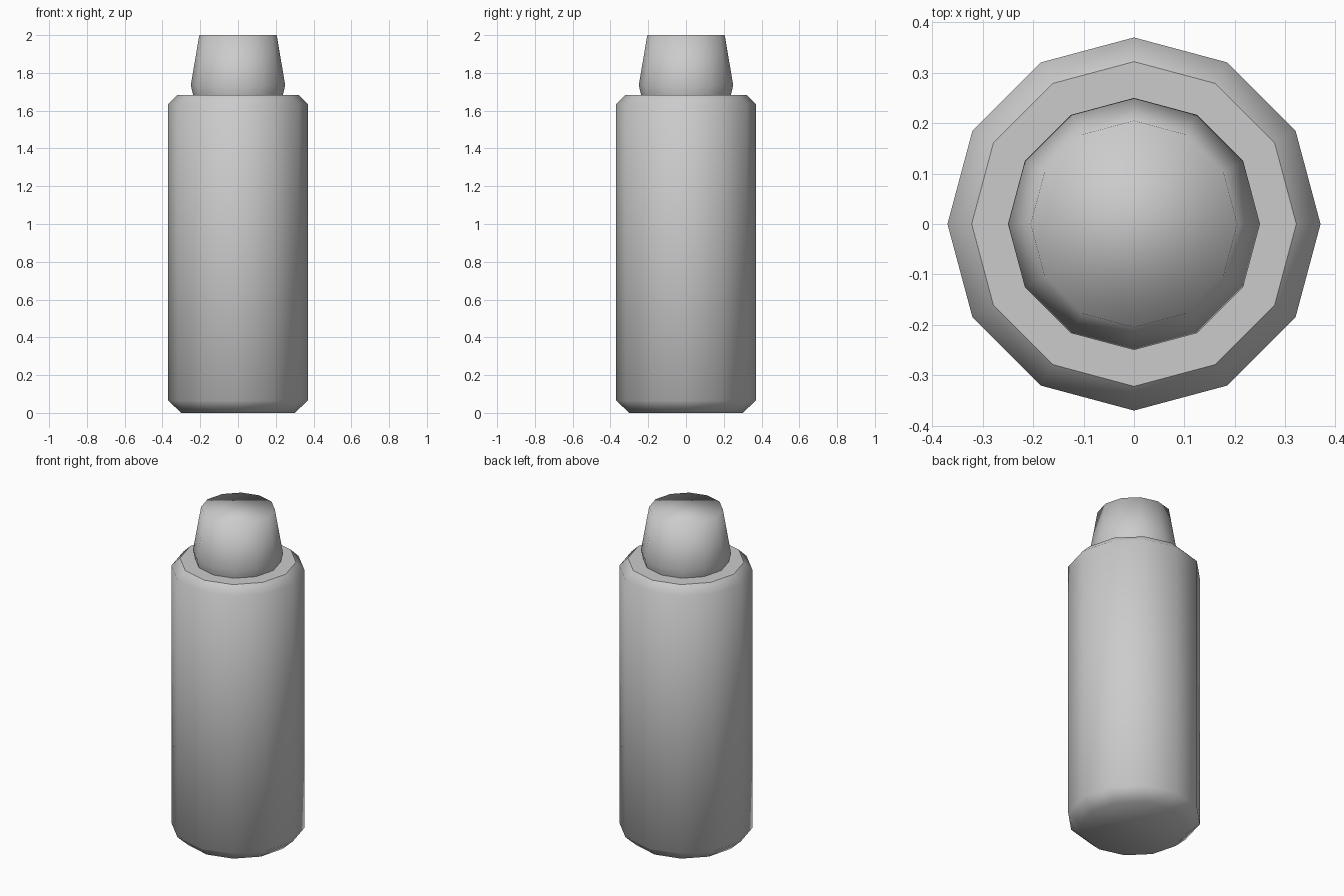
import bpy
import bmesh
from math import cos, sin, tau

cube = bpy.data.objects.get("Cube")
if cube:
    bpy.data.objects.remove(cube, do_unlink=True)

SIDES = 12

grey = bpy.data.materials.new("light grey")
grey.use_nodes = True
grey.diffuse_color = (0.6, 0.6, 0.6, 1)
grey.node_tree.nodes["Principled BSDF"].inputs["Base Color"].default_value = grey.diffuse_color


def lathe(name, profile, flat_top=False, base=True):
    """Turn (radius, height) pairs round the z axis and close the ends."""
    bm = bmesh.new()
    rings = [[bm.verts.new((r * cos(tau * i / SIDES), r * sin(tau * i / SIDES), z))
              for i in range(SIDES)] for r, z in profile]
    for low, high in zip(rings, rings[1:]):
        for i in range(SIDES):
            j = (i + 1) % SIDES
            bm.faces.new((low[i], low[j], high[j], high[i]))
    if base:
        bm.faces.new(rings[0][::-1])
    top = bm.faces.new(rings[-1])
    for face in bm.faces:
        face.smooth = True
    if flat_top:
        for edge in top.edges:
            edge.smooth = False
    mesh = bpy.data.meshes.new(name)
    bm.to_mesh(mesh)
    bm.free()
    mesh.materials.append(grey)
    obj = bpy.data.objects.new(name, mesh)
    bpy.context.collection.objects.link(obj)
    return obj


# Bottle body with chamfered base and shoulder, and a crisp flat top
lathe("bottle_body", [(0.30, 0), (0.37, 0.065), (0.37, 1.635), (0.322, 1.683)], flat_top=True)

# Tapered cap with a tucked-in lower rim, softly shaded over its top
lathe("bottle_cap", [(0.238, 1.683), (0.25, 1.735), (0.205, 2.0)], base=False)
